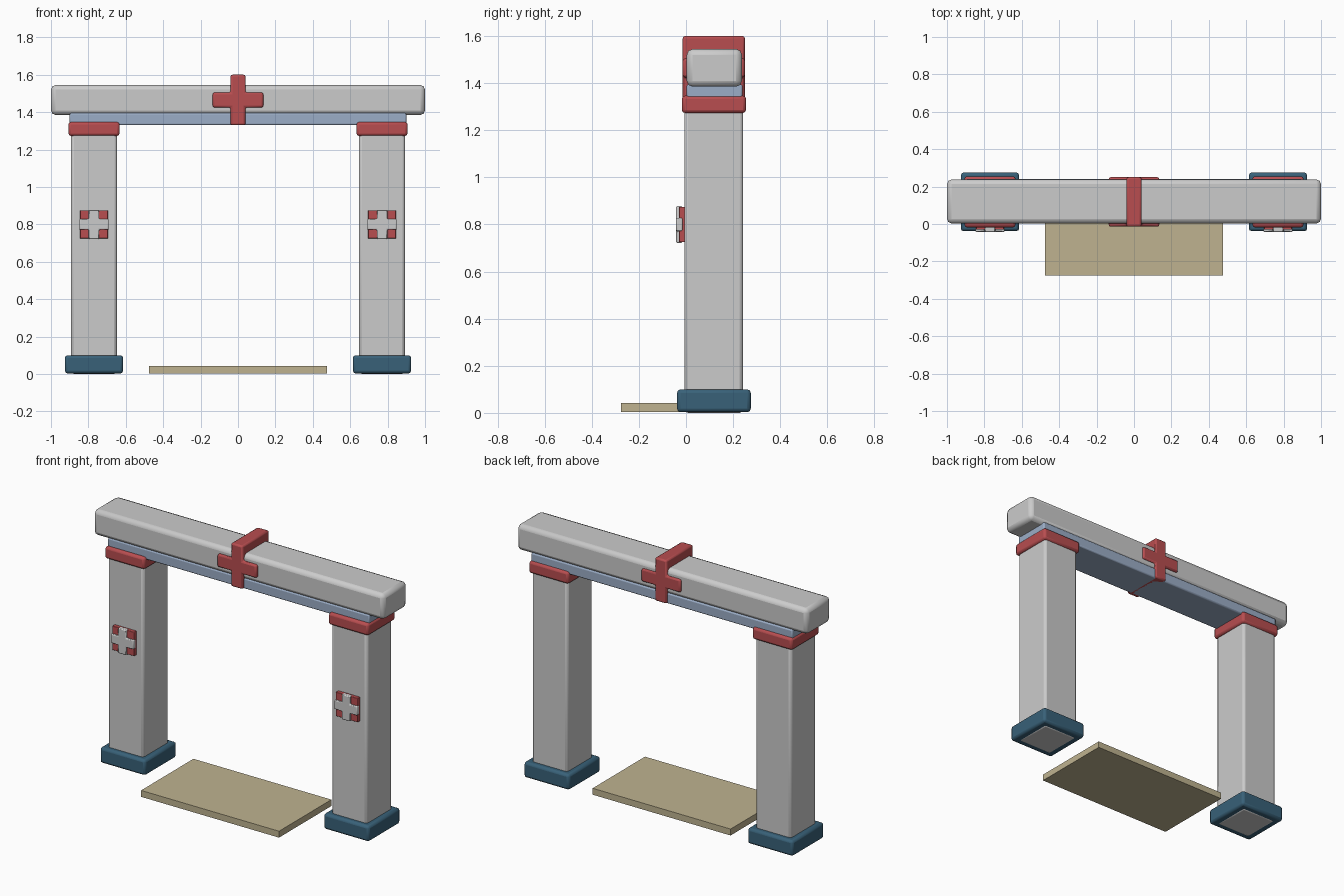
import bpy, bmesh, math

if "Cube" in bpy.data.objects:
    bpy.data.objects.remove(bpy.data.objects["Cube"])


def material(name, rgb):
    m = bpy.data.materials.new(name)
    m.diffuse_color = (*rgb, 1)
    m.use_nodes = True
    m.node_tree.nodes["Principled BSDF"].inputs["Base Color"].default_value = m.diffuse_color
    return m


RED = material("red", (0.48, 0.075, 0.08))
TEAL = material("teal", (0.04, 0.12, 0.19))
PALE = material("pale_blue", (0.33, 0.42, 0.57))
TAN = material("tan", (0.52, 0.45, 0.28))


def finish(name, bm, mat, bevel):
    bmesh.ops.recalc_face_normals(bm, faces=bm.faces)
    mesh = bpy.data.meshes.new(name)
    bm.to_mesh(mesh)
    bm.free()
    ob = bpy.data.objects.new(name, mesh)
    bpy.context.collection.objects.link(ob)
    if mat:
        mesh.materials.append(mat)
    if bevel:
        mod = ob.modifiers.new("Bevel", 'BEVEL')
        mod.width, mod.segments = bevel, 2
        bpy.ops.object.select_all(action='DESELECT')
        ob.select_set(True)
        bpy.context.view_layer.objects.active = ob
        bpy.ops.object.shade_smooth_by_angle(angle=math.radians(50))
    return ob


def box(name, x, y, z, mat=None, bevel=0.01):
    """Bevelled box from (min, max) ranges."""
    bm = bmesh.new()
    bmesh.ops.create_cube(bm, size=1)
    for v in bm.verts:
        v.co = [(a + b) / 2 + c * (b - a) for c, (a, b) in zip(v.co, (x, y, z))]
    return finish(name, bm, mat, bevel)


def cross(name, cx, cz, arm, half, y, mat=None, bevel=0.008):
    """Plus-shaped prism extruded along y."""
    a, h = arm, half
    quarter = [(a, h), (h, h), (h, a)]
    pts = []
    for i in range(4):
        c, s = round(math.cos(i * math.pi / 2)), round(math.sin(i * math.pi / 2))
        # each quarter runs counter-clockwise
        pts += [(c * px - s * pz, s * px + c * pz) for px, pz in quarter]
    bm = bmesh.new()
    face = bm.faces.new([bm.verts.new((cx + px, y[0], cz + pz)) for px, pz in pts])
    ext = bmesh.ops.extrude_face_region(bm, geom=[face])["geom"]
    bmesh.ops.translate(bm, vec=(0, y[1] - y[0], 0),
                        verts=[g for g in ext if isinstance(g, bmesh.types.BMVert)])
    # restore the starting cap if the extrusion consumed it
    if sum(len(f.verts) == 12 for f in bm.faces) < 2:
        bmesh.ops.holes_fill(bm, edges=bm.edges, sides=0)
    return finish(name, bm, mat, bevel)


# Posts with foot, collar and badge on each side
for side, s in (("left", -1), ("right", 1)):
    cx = s * 0.77
    span = lambda h: (cx - h, cx + h)
    box(side + "_post", span(0.123), (-0.007, 0.243), (0, 1.29), None, 0.016)
    box(side + "_foot", span(0.156), (-0.038, 0.275), (0.003, 0.1), TEAL, 0.015)
    box(side + "_collar", span(0.137), (-0.018, 0.255), (1.273, 1.347), RED, 0.014)
    box(side + "_badge", span(0.075), (-0.03, 0.0), (0.725, 0.875), RED, 0.003)
    cross(side + "_badge_cross", cx, 0.8, 0.078, 0.028, (-0.042, -0.015), None, 0.005)

# Lintel and the thin rail below it
box("rail", (-0.9, 0.9), (0.003, 0.24), (1.33, 1.395), PALE, 0.008)
box("lintel", (-1, 1), (0.003, 0.238), (1.385, 1.545), None, 0.025)

# Large cross running through the lintel
cross("lintel_cross", 0, 1.465, 0.135, 0.04, (-0.014, 0.25), RED, 0.01)

# Doormat slab
box("mat", (-0.475, 0.475), (-0.275, 0.24), (0.003, 0.043), TAN, 0)
